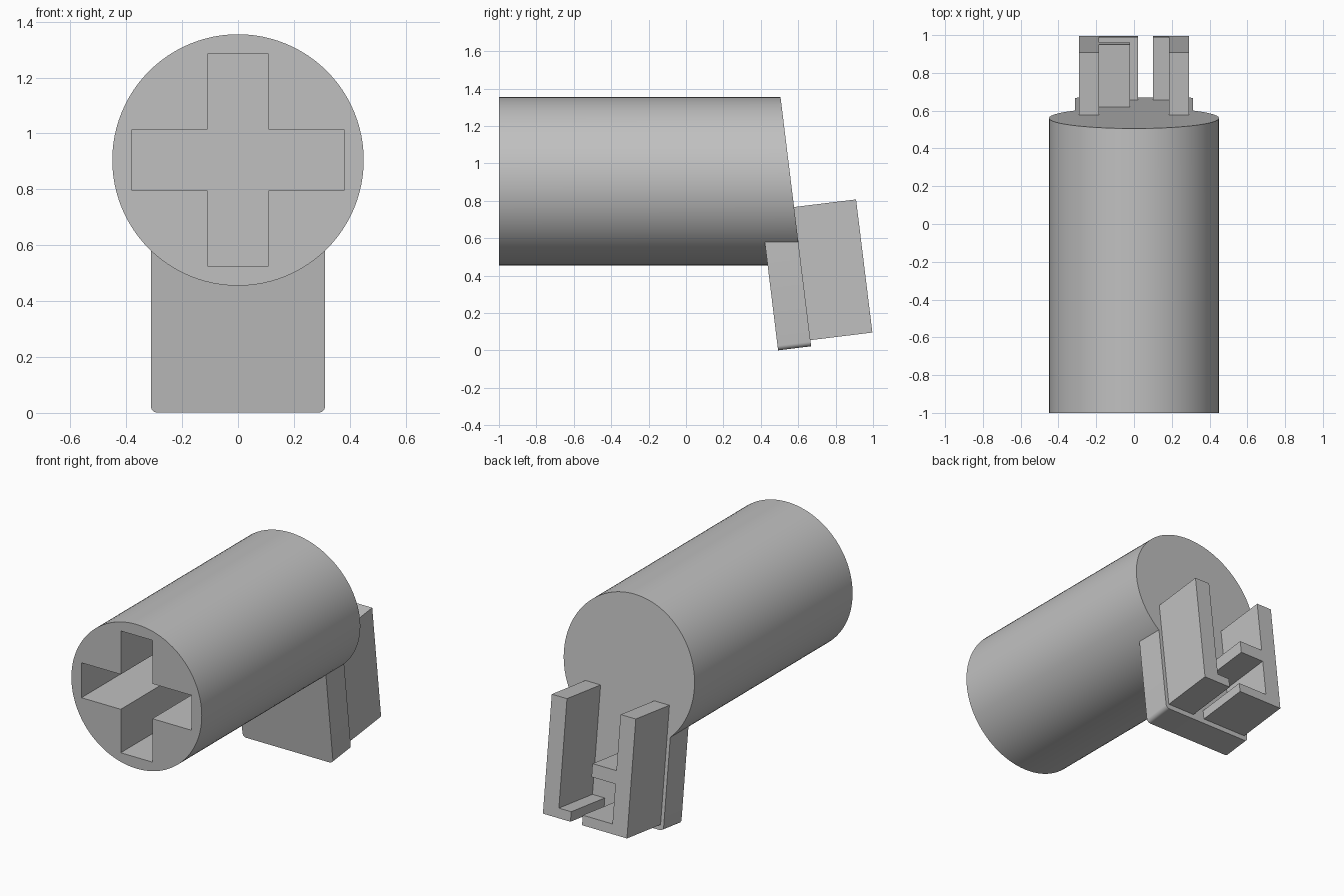
import bpy, bmesh, math
from mathutils import Matrix, Vector

if "Cube" in bpy.data.objects:
    bpy.data.objects.remove(bpy.data.objects["Cube"], do_unlink=True)

RADIUS, AXIS_Z = 0.45, 0.905
TILT = math.radians(7)

grey = bpy.data.materials.new("light_grey")
grey.use_nodes = True
grey.diffuse_color = (0.53, 0.53, 0.53, 1)
grey.node_tree.nodes["Principled BSDF"].inputs["Base Color"].default_value = grey.diffuse_color

# Local frame of the tilted end: x across, y outwards, z up along the end face
END = Matrix.Translation((0, 0.665, 0.055)) @ Matrix.Rotation(TILT, 4, "X")


def make_object(name, bm, matrix=Matrix()):
    bmesh.ops.transform(bm, matrix=matrix, verts=bm.verts)
    bmesh.ops.recalc_face_normals(bm, faces=bm.faces)
    mesh = bpy.data.meshes.new(name)
    bm.to_mesh(mesh)
    bm.free()
    mesh.materials.append(grey)
    obj = bpy.data.objects.new(name, mesh)
    bpy.context.collection.objects.link(obj)
    return obj


def extrude_profile(name, points, y0, y1, matrix=Matrix()):
    """Extrude an x-z outline from y0 to y1."""
    bm = bmesh.new()
    face = bm.faces.new([bm.verts.new((x, y0, z)) for x, z in points])
    new = bmesh.ops.extrude_face_region(bm, geom=[face])["geom"]
    verts = [g for g in new if isinstance(g, bmesh.types.BMVert)]
    bmesh.ops.translate(bm, verts=verts, vec=(0, y1 - y0, 0))
    return make_object(name, bm, matrix)


def smooth(obj):
    bpy.ops.object.select_all(action="DESELECT")
    obj.select_set(True)
    bpy.context.view_layer.objects.active = obj
    bpy.ops.object.shade_smooth_by_angle(angle=math.radians(30))


# Barrel with a slanted rear end
bm = bmesh.new()
bmesh.ops.create_cone(bm, cap_ends=True, segments=96, radius1=RADIUS, radius2=RADIUS,
                      depth=2, matrix=Matrix.Rotation(math.pi / 2, 4, "X"))
for v in bm.verts:
    v.co.z += AXIS_Z
    if v.co.y > 0:
        v.co.y = END.translation.y - (v.co.z - END.translation.z) * math.tan(TILT)
barrel = make_object("barrel", bm)

# Cross-shaped socket in the front
a, b = 0.109, 0.38
quarter = [(b, -a), (b, a), (a, a)]
cross = []
for turn in range(4):
    rot = Matrix.Rotation(turn * math.pi / 2, 2)
    cross += [tuple(rot @ Vector(p)) for p in quarter]
cutter = extrude_profile("cross_cutter", [(x, z + AXIS_Z) for x, z in cross], -1.1, -0.1)
cutter.hide_render = True
cut = barrel.modifiers.new("cross_socket", "BOOLEAN")
cut.operation, cut.solver, cut.object = "DIFFERENCE", "EXACT", cutter
bpy.context.view_layer.objects.active = barrel
bpy.ops.object.modifier_apply(modifier=cut.name)
bpy.data.objects.remove(cutter, do_unlink=True)
smooth(barrel)

# Tilted backing plate with rounded lower corners
w, low, top, r = 0.312, -0.033, 0.57, 0.025
corner = [(w - r + r * math.sin(t), low + r - r * math.cos(t))
          for t in (i * math.pi / 12 for i in range(7))]
right_side = corner + [(w, top)]
plate = extrude_profile("backing_plate",
                        right_side + [(-x, z) for x, z in reversed(right_side)],
                        -0.178, 0, END)
smooth(plate)

# Two clip jaws: one with a foot, one with a foot and a middle tab
OUT, IN, HIGH, FOOT = 0.29, 0.185, 0.717, 0.06
extrude_profile("left_jaw",
                [(OUT, 0), (OUT, HIGH), (IN, HIGH), (IN, FOOT), (0.1, FOOT), (0.1, 0)],
                -0.02, 0.334, END)
extrude_profile("right_jaw",
                [(-OUT, 0), (-OUT, HIGH), (-IN, HIGH), (-IN, 0.38), (-0.02, 0.38),
                 (-0.02, 0.3), (-IN, 0.3), (-IN, FOOT), (0.02, FOOT), (0.02, 0)],
                -0.02, 0.334, END)
